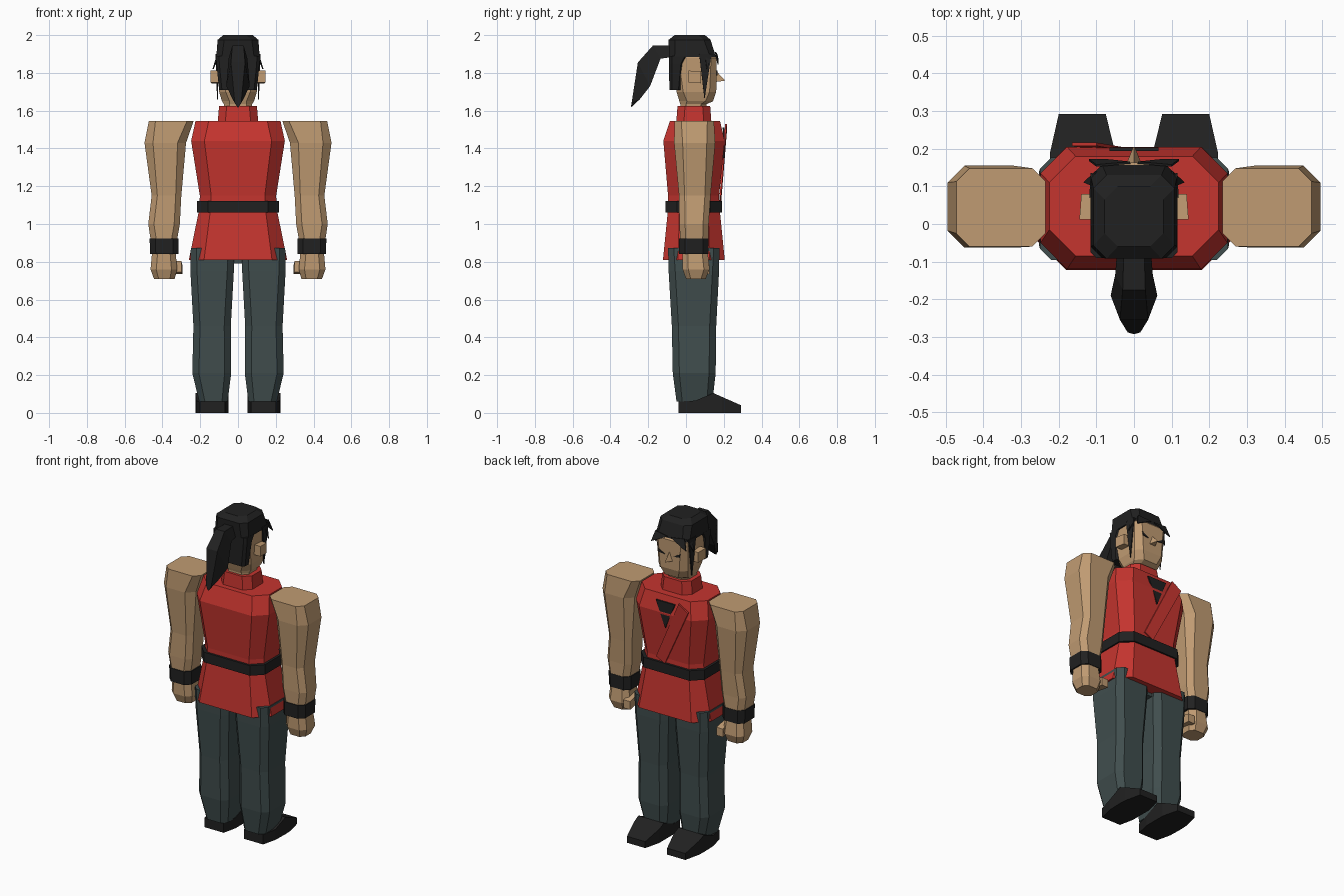
import bpy, bmesh
from mathutils import Vector


def material(name, rgb):
    m = bpy.data.materials.new(name)
    m.diffuse_color = (*rgb, 1)
    return m


RED = material("red cloth", (0.56, 0.035, 0.028))
SKIN = material("skin", (0.53, 0.33, 0.17))
GREY = material("slate trousers", (0.051, 0.075, 0.075))
BLACK = material("black", (0.015, 0.015, 0.015))


def finish(name, bm, mat):
    bmesh.ops.recalc_face_normals(bm, faces=bm.faces)
    me = bpy.data.meshes.new(name)
    bm.to_mesh(me)
    bm.free()
    me.materials.append(mat)
    ob = bpy.data.objects.new(name, me)
    bpy.context.collection.objects.link(ob)
    return ob


def skin_rings(name, rings, mat):
    """Bridge a stack of equal point rings and cap both ends."""
    bm = bmesh.new()
    loops = [[bm.verts.new(p) for p in r] for r in rings]
    n = len(loops[0])
    for a, b in zip(loops, loops[1:]):
        for i in range(n):
            j = (i + 1) % n
            bm.faces.new((a[i], a[j], b[j], b[i]))
    bm.faces.new(loops[0])
    bm.faces.new(loops[-1])
    return finish(name, bm, mat)


def octagon(x0, x1, y0, y1, z, c):
    return [(x0 + c, y0, z), (x1 - c, y0, z), (x1, y0 + c, z), (x1, y1 - c, z),
            (x1 - c, y1, z), (x0 + c, y1, z), (x0, y1 - c, z), (x0, y0 + c, z)]


def column(name, rows, mat, s=1):
    """Rows of z, x0, x1, y0, y1, chamfer."""
    return skin_rings(name, [[(s * p[0], p[1], p[2]) for p in octagon(x0, x1, y0, y1, z, c)]
                             for z, x0, x1, y0, y1, c in rows], mat)


def centred(name, rows, mat):
    """Rows of z, half width, y0, y1, chamfer."""
    return column(name, [(z, -h, h, a, b, c) for z, h, a, b, c in rows], mat)


def beam(name, rows, mat, s=1):
    """Rows of y, x0, x1, z0, z1: rectangles strung along y."""
    return skin_rings(name, [[(s * x0, y, z0), (s * x1, y, z0), (s * x1, y, z1), (s * x0, y, z1)]
                             for y, x0, x1, z0, z1 in rows], mat)


def plate(name, pts, mat, s=1, depth=0.006):
    """Thin slab around a flat outline."""
    p = [Vector((s * x, y, z)) for x, y, z in pts]
    n = (p[1] - p[0]).cross(p[2] - p[0]).normalized() * depth / 2
    return skin_rings(name, [[v - n for v in p], [v + n for v in p]], mat)


# Tunic, collar and belt
centred("tunic", [(0.81, 0.26, -0.122, 0.205, 0.08), (1.08, 0.205, -0.095, 0.178, 0.06),
                  (1.15, 0.202, -0.095, 0.175, 0.06), (1.44, 0.248, -0.12, 0.205, 0.07),
                  (1.545, 0.225, -0.085, 0.18, 0.07)], RED)
centred("collar", [(1.53, 0.108, -0.052, 0.135, 0.04), (1.625, 0.1, -0.045, 0.128, 0.04)], RED)
centred("belt", [(1.06, 0.218, -0.108, 0.19, 0.06), (1.122, 0.218, -0.108, 0.19, 0.06)], BLACK)
# Chest opening and diagonal sash
plate("chest_opening", [(-0.065, 0.199, 1.51), (0.065, 0.199, 1.51), (0, 0.2, 1.35)], BLACK, depth=0.009)
plate("sash", [(-0.165, 0.212, 1.49), (-0.1, 0.212, 1.53), (0.075, 0.182, 1.15),
               (0.015, 0.182, 1.12)], RED, depth=0.009)
# Hips between the legs
centred("hips", [(0.79, 0.06, -0.05, 0.13, 0.02), (0.87, 0.06, -0.05, 0.13, 0.02)], GREY)

# Head and nose
centred("head", [(1.59, 0.07, -0.03, 0.1, 0.03), (1.635, 0.075, -0.03, 0.11, 0.03),
                 (1.65, 0.085, -0.035, 0.143, 0.04), (1.7, 0.1, -0.05, 0.16, 0.035),
                 (1.88, 0.108, -0.07, 0.163, 0.03), (1.95, 0.09, -0.06, 0.11, 0.03)], SKIN)
skin_rings("nose", [[(-0.022, 0.155, 1.752), (0.022, 0.155, 1.752), (0, 0.155, 1.815)],
                    [(-0.002, 0.205, 1.758), (0.002, 0.205, 1.758), (0, 0.205, 1.762)]], SKIN)

# Hair cap, back hair and ponytail
centred("hair_cap", [(1.885, 0.115, -0.09, 0.158, 0.03), (1.975, 0.108, -0.092, 0.13, 0.035),
                     (2.0, 0.078, -0.06, 0.1, 0.035)], BLACK)
centred("back_hair", [(1.71, 0.1, -0.088, -0.025, 0.015), (1.85, 0.114, -0.09, -0.012, 0.015),
                      (1.89, 0.115, -0.09, 0.01, 0.015)], BLACK)
tail = [(-0.07, 1.945, -0.07, 1.885, 0.045), (-0.175, 1.945, -0.135, 1.875, 0.05),
        (-0.255, 1.855, -0.19, 1.73, 0.062), (-0.288, 1.64, -0.245, 1.66, 0.028),
        (-0.292, 1.618, -0.285, 1.622, 0.005)]
skin_rings("ponytail", [[(-w, y1, z1), (-w * 0.6, y0, z0), (w * 0.6, y0, z0), (w, y1, z1)]
                        for y0, z0, y1, z1, w in tail], BLACK)

for s, side in ((1, "right"), (-1, "left")):
    # Ears, eyes, fringe and side locks
    beam(side + "_ear", [(0.012, 0.095, 0.145, 1.75, 1.812), (0.08, 0.095, 0.14, 1.745, 1.808)], SKIN, s)
    plate(side + "_eye", [(0.03, 0.163, 1.785), (0.07, 0.163, 1.79), (0.075, 0.163, 1.812)], BLACK, s)
    plate(side + "_fringe", [(0.01, 0.163, 1.9), (0.1, 0.155, 1.91), (0.12, 0.17, 1.845),
                             (0.075, 0.17, 1.868)], BLACK, s)
    plate(side + "_side_lock", [(0.116, 0.07, 1.9), (0.112, 0.135, 1.9), (0.108, 0.098, 1.66)], BLACK, s)
    plate(side + "_temple_spike", [(0.108, 0.1, 1.9), (0.1, 0.14, 1.9), (0.132, 0.11, 1.82)], BLACK, s)
    # Arm, wristband, hand and thumb
    column(side + "_arm", [(0.9, 0.325, 0.46, -0.03, 0.118, 0.03), (1.0, 0.308, 0.475, -0.035, 0.12, 0.03),
                           (1.15, 0.3, 0.457, -0.037, 0.13, 0.03), (1.43, 0.275, 0.495, -0.063, 0.155, 0.045),
                           (1.545, 0.235, 0.472, -0.06, 0.148, 0.035)], SKIN, s)
    column(side + "_wristband", [(0.84, 0.315, 0.465, -0.036, 0.12, 0.03),
                                 (0.922, 0.315, 0.468, -0.036, 0.12, 0.03)], BLACK, s)
    column(side + "_hand", [(0.71, 0.335, 0.445, 0.0, 0.105, 0.025), (0.76, 0.322, 0.463, -0.018, 0.125, 0.03),
                            (0.85, 0.33, 0.455, -0.02, 0.115, 0.03)], SKIN, s)
    beam(side + "_thumb", [(0.04, 0.3, 0.34, 0.745, 0.805), (0.125, 0.295, 0.34, 0.735, 0.785)], SKIN, s)
    # Trouser leg and shoe
    column(side + "_leg", [(0.06, 0.055, 0.205, -0.05, 0.14, 0.03), (0.21, 0.036, 0.242, -0.07, 0.157, 0.035),
                           (0.46, 0.038, 0.236, -0.075, 0.16, 0.035), (0.75, 0.022, 0.252, -0.092, 0.175, 0.035),
                           (0.872, 0.022, 0.25, -0.095, 0.177, 0.03)], GREY, s)
    beam(side + "_shoe", [(-0.04, 0.07, 0.2, 0, 0.06), (0.05, 0.05, 0.222, 0, 0.065),
                          (0.145, 0.05, 0.225, 0, 0.105), (0.19, 0.05, 0.223, 0, 0.085),
                          (0.292, 0.075, 0.2, 0, 0.04)], BLACK, s)
